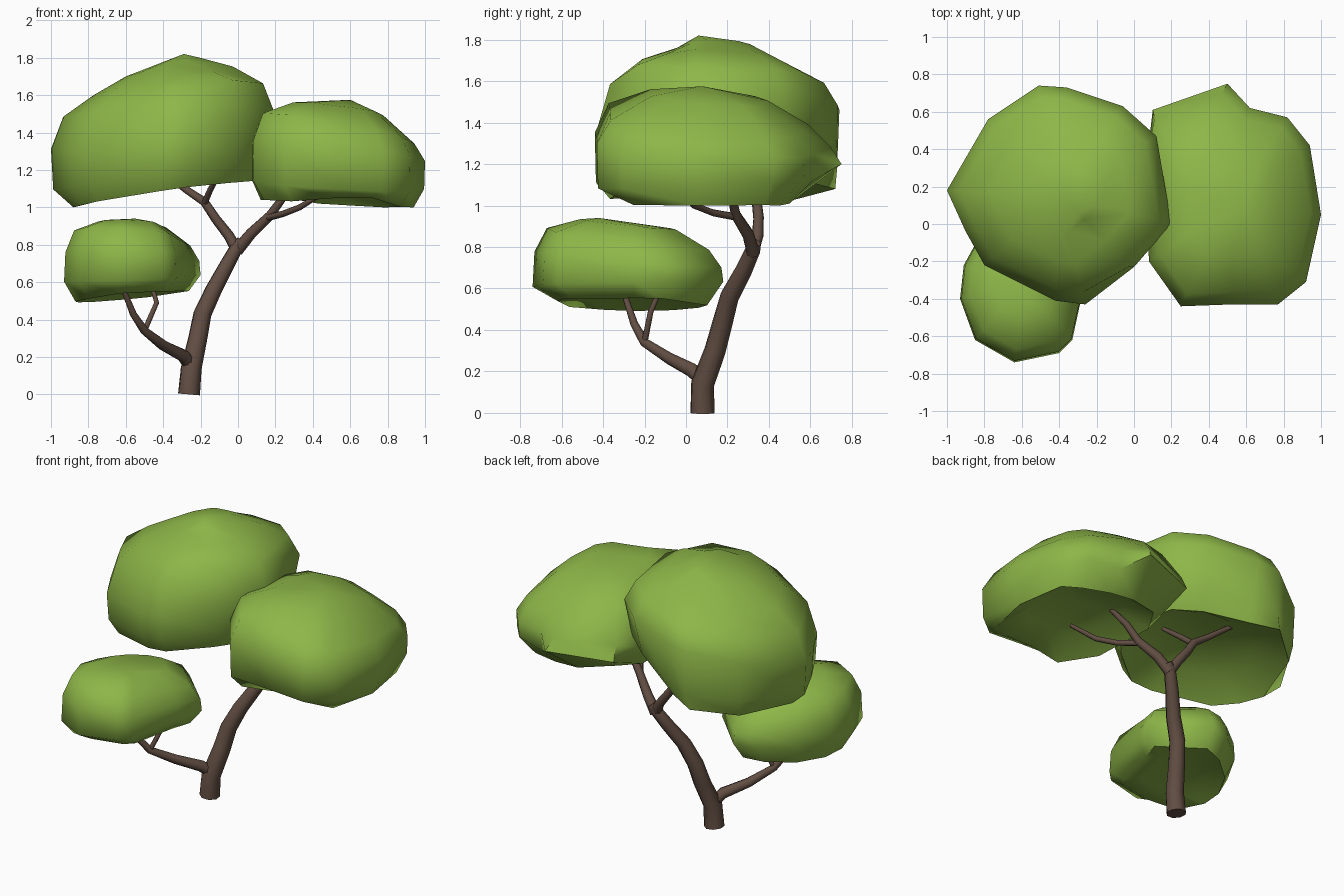
import bpy, bmesh, math
from mathutils import Vector


def material(name, color):
    m = bpy.data.materials.new(name)
    m.diffuse_color = (*color, 1)
    return m


LEAF = material("leaf_green", (0.27, 0.47, 0.065))
BARK = material("bark_brown", (0.12, 0.075, 0.055))


def finish(bm, name, mat, angle):
    bmesh.ops.recalc_face_normals(bm, faces=bm.faces[:])
    me = bpy.data.meshes.new(name)
    bm.to_mesh(me)
    bm.free()
    ob = bpy.data.objects.new(name, me)
    bpy.context.collection.objects.link(ob)
    me.materials.append(mat)
    bpy.ops.object.select_all(action='DESELECT')
    ob.select_set(True)
    bpy.context.view_layer.objects.active = ob
    bpy.ops.object.shade_smooth_by_angle(angle=math.radians(angle))


def bridge(bm, rings):
    n = len(rings[0])
    for a, b in zip(rings, rings[1:]):
        for i in range(n):
            j = (i + 1) % n
            bm.faces.new((a[i], a[j], b[j], b[i]))


def tube(name, path, sides=8):
    """Tapered limb: path points are (x, y, z, radius)."""
    bm = bmesh.new()
    pts = [Vector(p[:3]) for p in path]
    rings = []
    for k, p in enumerate(pts):
        t = (pts[min(k + 1, len(pts) - 1)] - pts[max(k - 1, 0)]).normalized()
        u = t.cross(Vector((0.3, 1, 0))).normalized()
        v = t.cross(u)
        r = path[k][3]
        rings.append([bm.verts.new(p + r * (math.cos(a) * u + math.sin(a) * v))
                      for a in (2 * math.pi * i / sides for i in range(sides))])
    bridge(bm, rings)
    bm.faces.new(rings[0])
    bm.faces.new(rings[-1])
    finish(bm, name, BARK, 50)


def canopy(name, centre, outline, layers, hollow, apex, nudges):
    """Leaf mass: scaled outline rings (scale, z, x slope, y slope), hollow below.
    nudges moves single corners: (ring, corner) -> position."""
    bm = bmesh.new()
    cx, cy = centre
    rings = []
    for k, (s, z, sx, sy) in enumerate(layers):
        ring = []
        for i, (x, y) in enumerate(outline):
            dx, dy = (x - cx) * s, (y - cy) * s
            p = (cx + dx, cy + dy, z + sx * dx + sy * dy)
            ring.append(bm.verts.new(nudges.get((k, i), p)))
        rings.append(ring)
    bridge(bm, rings)
    low, top = bm.verts.new((cx, cy, hollow)), bm.verts.new(apex)
    n = len(outline)
    for i in range(n):
        j = (i + 1) % n
        bm.faces.new((rings[0][j], rings[0][i], low))
        bm.faces.new((rings[-1][i], rings[-1][j], top))
    finish(bm, name, LEAF, 60)


# Trunk and the two upper limbs
tube("trunk", [(-.262, .08, 0, .061), (-.25, .08, .14, .058), (-.215, .14, .30, .053),
               (-.19, .175, .43, .05), (-.13, .21, .56, .046), (-.06, .28, .69, .041),
               (-.005, .325, .79, .036), (.02, .33, .82, .03)])
tube("left_limb", [(-.005, .32, .77, .032), (-.05, .345, .85, .029), (-.12, .35, .94, .026),
                   (-.18, .34, 1.03, .024), (-.27, .36, 1.09, .02), (-.42, .41, 1.2, .014)])
tube("left_limb_twig", [(-.18, .34, 1.02, .018), (-.15, .26, 1.09, .017), (-.1, .15, 1.18, .013)])
tube("right_limb", [(-.005, .325, .77, .034), (.07, .30, .86, .03), (.17, .24, .955, .025),
                    (.24, .22, 1.05, .021), (.35, .18, 1.15, .014)])
tube("right_limb_twig", [(.16, .24, .945, .018), (.24, .13, .965, .017),
                         (.33, .04, 1.0, .016), (.46, -.04, 1.08, .012)])
# Low side branch
tube("low_branch", [(-.255, .09, .15, .036), (-.29, .03, .205, .036), (-.4, -.08, .262, .029),
                    (-.5, -.2, .34, .023), (-.56, -.25, .43, .019), (-.62, -.3, .58, .013)])
tube("low_branch_twig", [(-.5, -.2, .34, .015), (-.435, -.17, .49, .014), (-.46, -.13, .58, .012)])

# Upper left canopy
canopy("left_canopy", (-.4, .15),
       [(-1, .18), (-.78, .56), (-.51, .74), (-.36, .73), (-.06, .63), (.12, .47), (.2, 0),
        (0, -.23), (-.26, -.43), (-.42, -.41), (-.8, -.22), (-.9, -.04)],
       [(.55, 1.18, .15, 0), (.87, 1.065, .14, -.05), (.98, 1.19, .16, 0), (1, 1.41, .17, .12),
        (.89, 1.575, .17, .02), (.62, 1.675, .2, -.04), (.33, 1.75, .25, 0)],
       1.21, (-.29, .06, 1.82),
       {(1, 0): (-.88, .15, 1.0), (1, 1): (-.76, .53, 1.03), (1, 2): (-.53, .72, 1.08),
        (1, 3): (-.36, .64, 1.1), (1, 4): (-.12, .5, 1.15), (1, 5): (.02, .37, 1.17),
        (2, 3): (-.34, .69, 1.2), (2, 4): (-.08, .57, 1.27), (2, 5): (.09, .43, 1.29),
        (4, 7): (-.03, -.23, 1.68)})
# Upper right canopy
canopy("right_canopy", (.53, .12),
       [(.06, .3), (.13, .52), (.4, .65), (.6, .62), (.82, .57), (.94, .42), (1, .05),
        (.92, -.31), (.77, -.43), (.52, -.43), (.25, -.44), (.08, -.2)],
       [(.55, 1.11, -.05, 0), (.87, 1.02, -.05, 0), (.99, 1.13, -.06, .06),
        (1, 1.29, -.1, -.06), (.88, 1.41, -.18, -.08), (.52, 1.52, -.12, -.08)],
       1.14, (.6, .08, 1.575),
       {(1, 1): (.2, .42, 1.06), (1, 2): (.43, .51, 1.02), (1, 3): (.6, .5, 1.01),
        (1, 4): (.78, .45, 1.0), (1, 8): (.72, -.34, 1.05), (1, 9): (.52, -.34, 1.05),
        (2, 1): (.1, .61, 1.18), (2, 2): (.5, .75, 1.2), (2, 3): (.62, .61, 1.12),
        (3, 1): (.11, .57, 1.27), (3, 2): (.47, .7, 1.28), (3, 3): (.62, .62, 1.25)})
# Low front canopy
canopy("low_canopy", (-.57, -.28),
       [(-.93, -.4), (-.91, -.22), (-.8, -.02), (-.62, .13), (-.47, .18), (-.34, .05),
        (-.2, -.09), (-.25, -.25), (-.33, -.62), (-.4, -.69), (-.64, -.74), (-.85, -.62)],
       [(.5, .55, .06, 0), (.83, .525, .11, -.04), (1, .62, .04, .02), (.98, .74, -.03, -.08),
        (.85, .84, -.08, -.12), (.5, .91, -.04, -.1)],
       .56, (-.55, -.42, .94),
       {(1, 9): (-.42, -.59, .55), (1, 10): (-.63, -.62, .54), (1, 8): (-.37, -.54, .55)})
